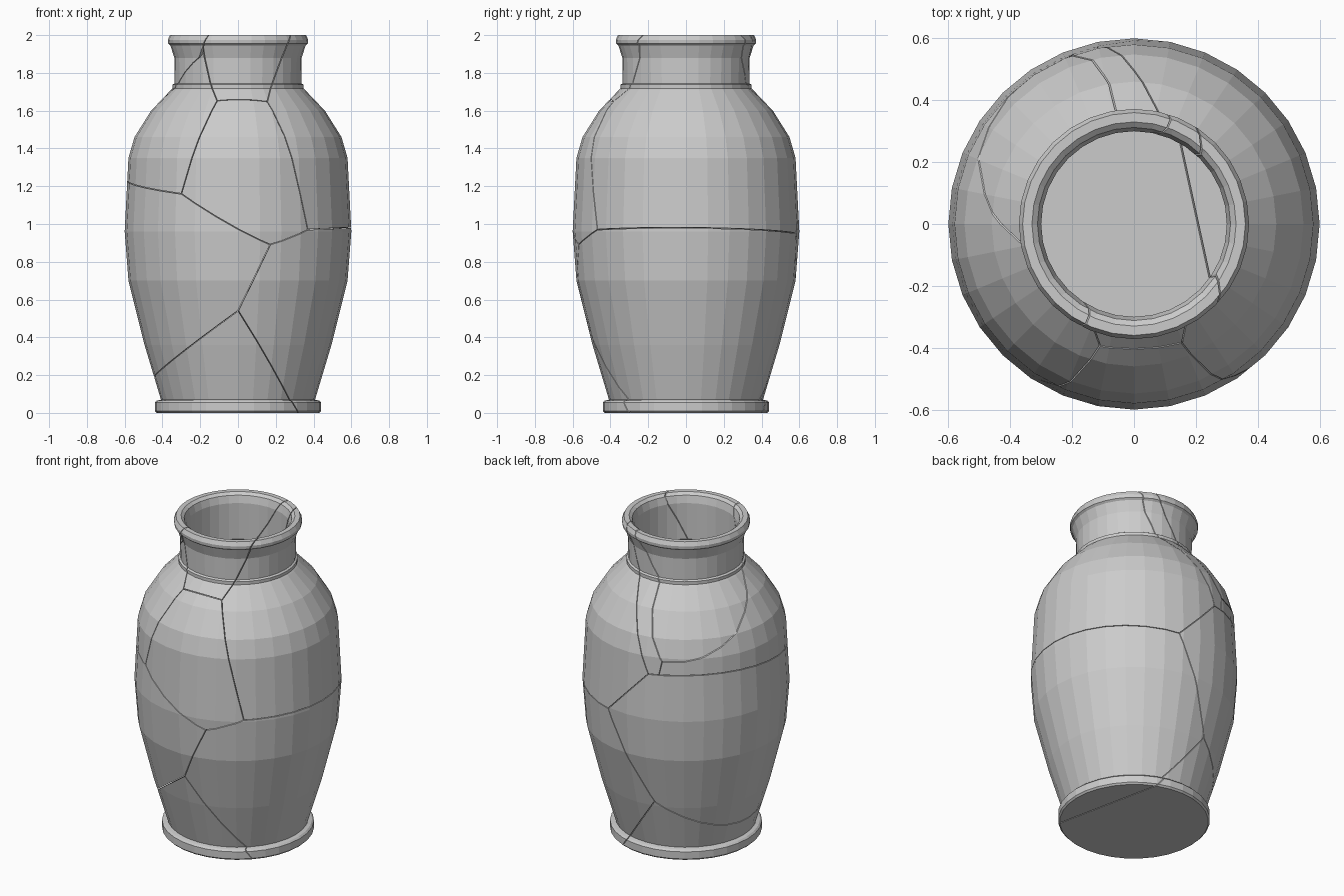
import bpy, bmesh, math
from mathutils import Vector

if "Cube" in bpy.data.objects:
    bpy.data.objects.remove(bpy.data.objects["Cube"])

SIDES = 32
GAP = 0.002

# Closed half profile (radius, height): outside upwards, then inside back down
PROFILE = [(0.43, 0), (0.44, 0.01), (0.44, 0.055), (0.43, 0.065), (0.408, 0.07),
           (0.495, 0.36), (0.58, 0.70), (0.60, 0.96), (0.58, 1.35), (0.548, 1.46),
           (0.46, 1.60), (0.355, 1.71), (0.346, 1.718), (0.346, 1.738), (0.335, 1.745),
           (0.337, 1.88), (0.358, 1.945), (0.37, 1.955), (0.372, 1.975), (0.36, 2.0),
           (0.33, 2.0), (0.312, 1.985), (0.30, 1.94), (0.30, 1.71), (0.43, 1.57),
           (0.51, 1.44), (0.54, 1.34), (0.56, 0.96), (0.54, 0.71), (0.455, 0.37),
           (0.375, 0.07)]


def vase_bmesh():
    """Lathe the hollow vase as one closed shell."""
    bm = bmesh.new()
    rings = []
    for r, z in PROFILE:
        rings.append([bm.verts.new((r * math.cos(2 * math.pi * k / SIDES),
                                    r * math.sin(2 * math.pi * k / SIDES), z))
                      for k in range(SIDES)])
    for a, b in zip(rings, rings[1:]):
        for k in range(SIDES):
            n = (k + 1) % SIDES
            bm.faces.new((a[k], a[n], b[n], b[k]))
    bm.faces.new(rings[0][::-1])   # underside
    bm.faces.new(rings[-1])        # inner floor
    bmesh.ops.recalc_face_normals(bm, faces=bm.faces[:])
    return bm


# Crack junctions on the surface
A = (-0.11, -0.39, 1.65)
B = (0.15, -0.37, 1.64)
C = (-0.30, -0.505, 1.16)
D = (0.17, -0.57, 0.89)
E = (0.37, -0.47, 0.97)
F = (0.0, -0.53, 0.54)
G = (-0.18, -0.31, 1.92)
P = (-0.133, 0.58, 1.24)
P2 = (-0.21, 0.554, 1.32)
Q = (0.144, 0.58, 0.95)
R = (-0.118, 0.486, 0.39)
V = (-0.05, 0.30, 1.25)            # point inside where the front shard's cuts meet

# Fracture planes, each through three points
PLANES = {
    "neck_front": (A, B, V),
    "neck_right": (B, (0.28, -0.24, 2.0), (-0.02, 0.52, 1.5)),
    "neck_left": (A, G, P2),
    "neck_back": ((-0.15, -0.31, 2.0), (0.12, 0.34, 2.0), P2),
    "left_back": (G, P2, (-0.34, -0.06, 1.70)),
    "front_left": (A, C, V),
    "front_low": (C, D, V),
    "front_corner": (D, E, V),
    "front_right": (B, E, V),
    "right_mid": (E, (0.6, 0.0, 0.98), Q),
    "back_diag": (Q, P, (0.25, -0.5, 0.95)),
    "low_split": (D, F, Q),
    "base_right": (F, R, (0.32, -0.30, 0.0)),
    "base_left": (F, R, (-0.44, -0.11, 0.20)),
    "left_mid": (C, (-0.59, -0.10, 1.22), P),
}

# Shards: a point on the shard, and the planes that bound it
SHARDS = {
    "neck_shard": ((0.03, -0.33, 1.85),
                   "neck_front neck_right neck_left neck_back left_mid"),
    "front_shard": ((0, -0.58, 1.3),
                    "neck_front front_left front_low front_corner front_right"),
    "upper_right_shard": ((0.55, 0.1, 1.3),
                          "neck_right front_right right_mid back_diag"),
    "lower_right_shard": ((0.5, 0.1, 0.6),
                          "front_corner right_mid low_split base_right"),
    "lower_left_shard": ((-0.55, 0, 0.7),
                         "front_low low_split base_left left_mid back_diag"),
    "base_shard": ((-0.2, 0, 0.05), "base_right base_left"),
    "upper_left_shard": ((-0.5, -0.3, 1.3),
                         "neck_left left_back front_left left_mid"),
    "back_neck_shard": ((-0.3, 0.1, 1.9), "neck_back left_back"),
}


def cut(bm, points, keep):
    """Trim the shell to the side of a plane holding `keep`, and cap the cut."""
    a, b, c = map(Vector, points)
    n = (b - a).cross(c - a).normalized()
    if n.dot(Vector(keep) - a) > 0:
        n = -n
    res = bmesh.ops.bisect_plane(bm, geom=bm.verts[:] + bm.edges[:] + bm.faces[:],
                                 plane_co=a - n * GAP, plane_no=n, dist=1e-6,
                                 clear_outer=True)
    rim = [e for e in res["geom_cut"]
           if isinstance(e, bmesh.types.BMEdge) and e.is_valid and e.is_boundary]
    if rim:
        bmesh.ops.triangle_fill(bm, edges=rim, use_beauty=True, normal=n)


# Break the vase into its shards
for name, (keep, planes) in SHARDS.items():
    bm = vase_bmesh()
    for p in planes.split():
        cut(bm, PLANES[p], keep)
    bmesh.ops.recalc_face_normals(bm, faces=bm.faces[:])
    mesh = bpy.data.meshes.new(name)
    bm.to_mesh(mesh)
    bm.free()
    bpy.context.collection.objects.link(bpy.data.objects.new(name, mesh))
